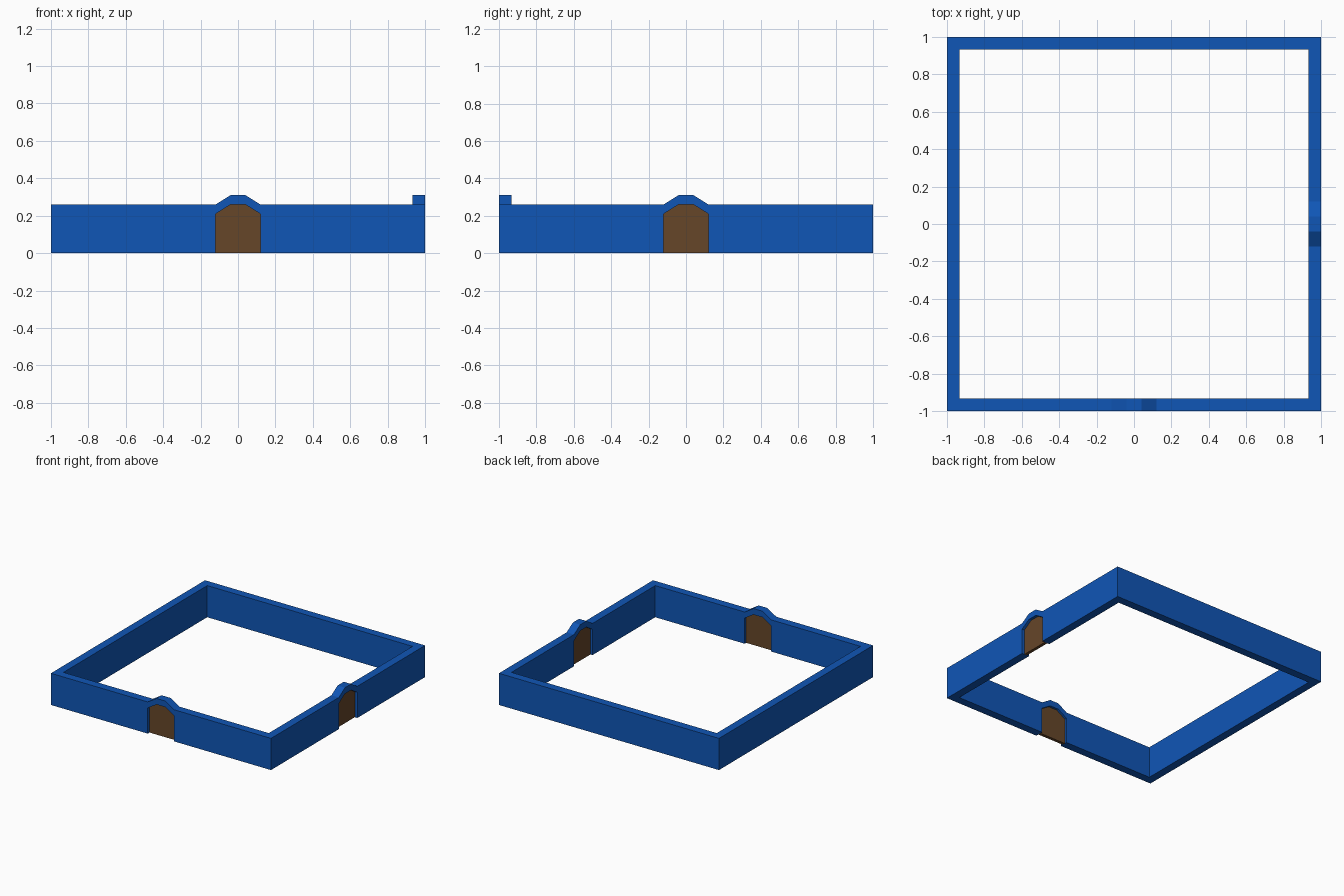
import bpy, bmesh
from math import pi
from mathutils import Matrix, Vector

if "Cube" in bpy.data.objects:
    bpy.data.objects.remove(bpy.data.objects["Cube"])

T, H = 0.067, 0.26          # wall thickness and height
ARCH = [(-0.12, 0), (-0.12, 0.21), (-0.04, 0.26), (0.04, 0.26), (0.12, 0.21), (0.12, 0)]
HOOD = [(0.12, H), (0.04, 0.31), (-0.04, 0.31), (-0.12, H)]


def material(name, color):
    m = bpy.data.materials.new(name)
    m.diffuse_color = color
    m.use_nodes = True
    m.node_tree.nodes["Principled BSDF"].inputs["Base Color"].default_value = m.diffuse_color
    return m


def finish(bm, name, mat):
    bmesh.ops.remove_doubles(bm, verts=bm.verts, dist=1e-4)
    bmesh.ops.recalc_face_normals(bm, faces=bm.faces)
    me = bpy.data.meshes.new(name)
    bm.to_mesh(me)
    bm.free()
    me.materials.append(mat)
    bpy.context.collection.objects.link(bpy.data.objects.new(name, me))


def slab(bm, profile, y0, y1, angle, mitre=False):
    """Extrude an x-z profile from y0 to y1; mitred ends stay open to weld at corners."""
    rot = Matrix.Rotation(angle, 3, 'Z')
    is_end = lambda x: mitre and abs(x) == 1
    a = [bm.verts.new(rot @ Vector((x, y0, z))) for x, z in profile]
    b = [bm.verts.new(rot @ Vector((x * (1 - T) if is_end(x) else x, y1, z)))
         for x, z in profile]
    bm.faces.new(a)
    bm.faces.new(b[::-1])
    for i in range(len(profile)):
        j = (i + 1) % len(profile)
        if not (is_end(profile[i][0]) and profile[i][0] == profile[j][0]):
            bm.faces.new((a[i], a[j], b[j], b[i]))


blue = material("wall_blue", (0.005, 0.093, 0.468, 1))
brown = material("door_brown", (0.133, 0.061, 0.022, 1))

# Square perimeter wall: gated front and right sides, plain back and left sides
gated = [(-1, 0)] + ARCH + [(1, 0), (1, H)] + HOOD + [(-1, H)]
plain = [(-1, 0), (1, 0), (1, H), (-1, H)]
bm = bmesh.new()
for k, profile in enumerate((gated, gated, plain, plain)):
    slab(bm, profile, -1, -1 + T, k * pi / 2, mitre=True)
finish(bm, "perimeter_wall", blue)

# Doors recessed in the two gateways
for k, name in enumerate(("front_door", "right_door")):
    bm = bmesh.new()
    slab(bm, ARCH, -0.977, -0.952, k * pi / 2)
    finish(bm, name, brown)
